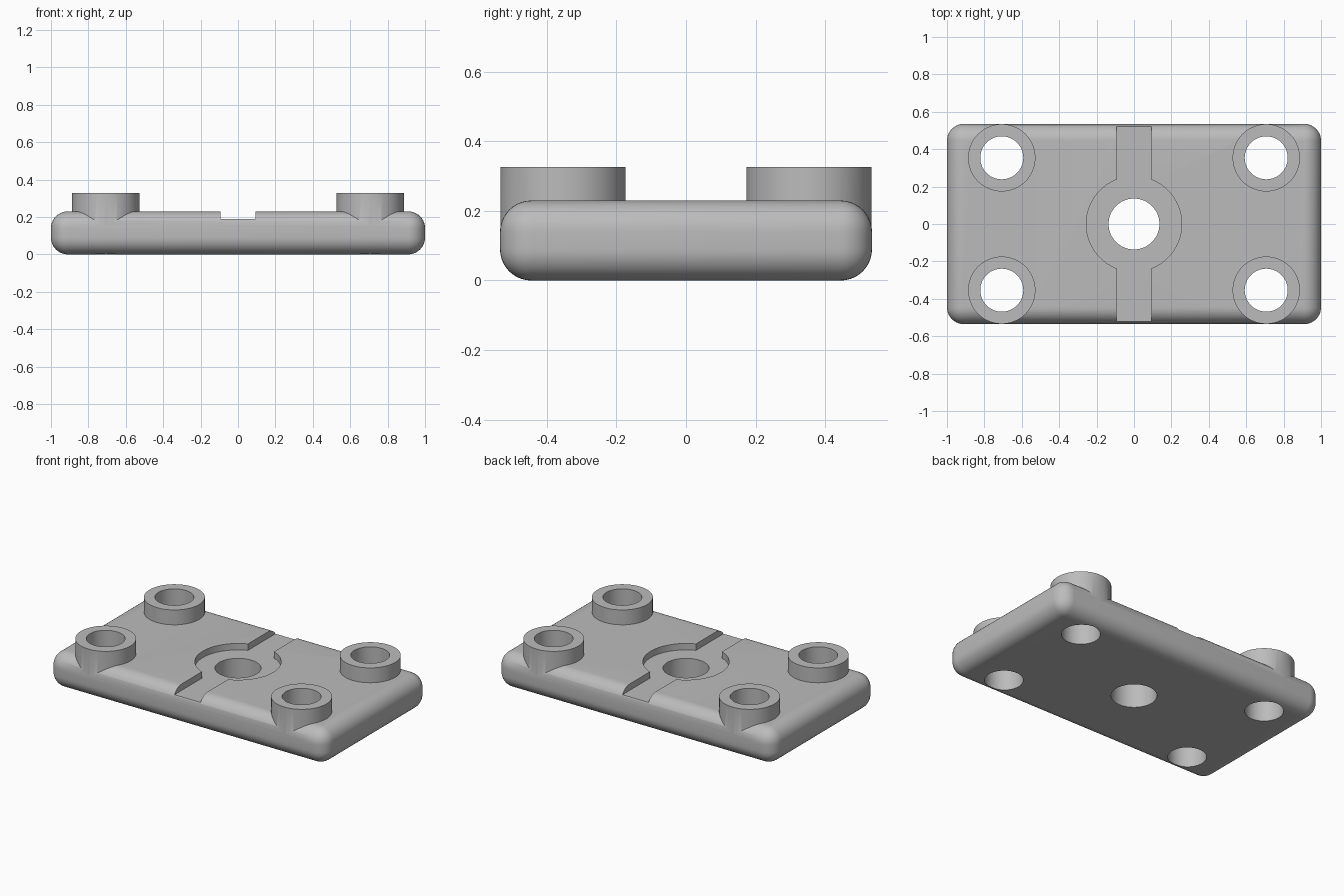
import bpy, bmesh, math
from mathutils import Matrix

if "Cube" in bpy.data.objects:
    bpy.data.objects.remove(bpy.data.objects["Cube"])

HALF_X, HALF_Y, HEIGHT, FILLET = 1.0, 0.535, 0.23, 0.09
BOSS_X, BOSS_Y, BOSS_R, BOSS_TOP = 0.707, 0.354, 0.18, 0.327
GROOVE_Z = 0.188

grey = bpy.data.materials.new("light grey")
grey.use_nodes = True
colour = (0.5, 0.5, 0.5, 1)
grey.diffuse_color = colour
grey.node_tree.nodes["Principled BSDF"].inputs["Base Color"].default_value = colour


def finish(name, bm):
    mesh = bpy.data.meshes.new(name)
    bm.to_mesh(mesh)
    bm.free()
    obj = bpy.data.objects.new(name, mesh)
    mesh.materials.append(grey)
    bpy.context.collection.objects.link(obj)
    return obj


def box(name, x, y, z0, z1, fillet=0):
    bm = bmesh.new()
    size = Matrix.Diagonal((2 * x, 2 * y, z1 - z0, 1))
    bmesh.ops.create_cube(bm, size=1, matrix=Matrix.Translation((0, 0, (z0 + z1) / 2)) @ size)
    if fillet:
        bmesh.ops.bevel(bm, geom=bm.edges[:], offset=fillet, segments=10,
                        profile=0.5, affect='EDGES')
    return finish(name, bm)


def cylinder(name, x, y, r, z0, z1):
    bm = bmesh.new()
    bmesh.ops.create_cone(bm, cap_ends=True, segments=72, radius1=r, radius2=r, depth=z1 - z0,
                          matrix=Matrix.Translation((x, y, (z0 + z1) / 2)))
    return finish(name, bm)


def combine(target, tool, operation):
    mod = target.modifiers.new(tool.name, 'BOOLEAN')
    mod.operation, mod.solver, mod.object = operation, 'EXACT', tool
    bpy.context.view_layer.objects.active = target
    bpy.ops.object.modifier_apply(modifier=mod.name)
    bpy.data.objects.remove(tool)


# Rounded plate
plate = box("mounting_plate", HALF_X, HALF_Y, 0, HEIGHT, FILLET)

# Corner bosses, each bored right through
corners = [(sx * BOSS_X, sy * BOSS_Y) for sx in (-1, 1) for sy in (-1, 1)]
for x, y in corners:
    combine(plate, cylinder("corner_boss", x, y, BOSS_R, 0.115, BOSS_TOP), 'UNION')
for x, y in corners:
    combine(plate, cylinder("corner_bore", x, y, 0.115, -0.1, 0.5), 'DIFFERENCE')

# Shallow round recess, cross groove and centre hole
combine(plate, cylinder("round_recess", 0, 0, 0.255, GROOVE_Z, 0.5), 'DIFFERENCE')
combine(plate, box("cross_groove", 0.094, 0.7, GROOVE_Z, 0.5), 'DIFFERENCE')
combine(plate, cylinder("centre_hole", 0, 0, 0.136, -0.1, 0.5), 'DIFFERENCE')

# Smooth fillets and bores with crisp rims
bpy.ops.object.select_all(action='DESELECT')
plate.select_set(True)
bpy.context.view_layer.objects.active = plate
bpy.ops.object.shade_smooth_by_angle(angle=math.radians(30))
